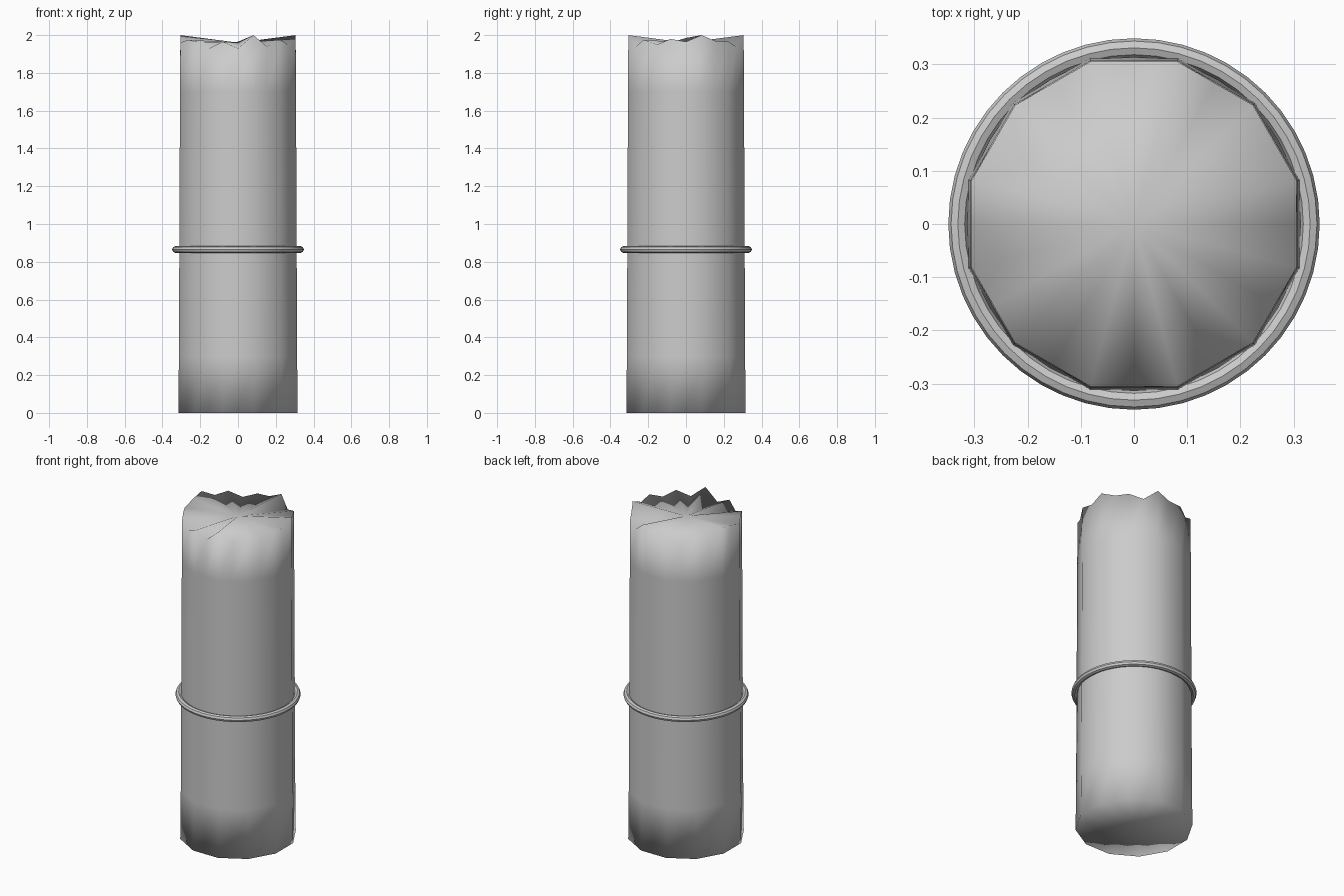
import bpy, bmesh
from math import cos, sin, radians

if "Cube" in bpy.data.objects:
    bpy.data.objects.remove(bpy.data.objects["Cube"])

# Heights of the broken rim, every 15 degrees counter-clockwise from +x
RIM = [1.965, 2.0, 1.97, 1.965, 1.94, 2.0, 1.965, 1.96,
       1.935, 1.97, 1.96, 2.0, 1.985, 1.96, 1.975, 1.965,
       1.93, 1.965, 1.93, 2.0, 1.94, 1.975, 1.95, 1.98]
N = len(RIM)


def loop(bm, radius, heights):
    """Twelve-sided outline: odd points are corners, even points edge middles."""
    verts = []
    for i, z in enumerate(heights):
        r = radius if i % 2 else radius * cos(radians(15))
        a = radians(15 * i)
        verts.append(bm.verts.new((r * cos(a), r * sin(a), z)))
    return verts


# Broken column shaft with jagged top
bm = bmesh.new()
rings = [loop(bm, 0.327, [0.0] * N),
         loop(bm, 0.324, [0.3] * N),
         loop(bm, 0.318, [1.7] * N),
         loop(bm, 0.316, RIM)]
for low, high in zip(rings, rings[1:]):
    for i in range(N):
        j = (i + 1) % N
        bm.faces.new((low[i], low[j], high[j], high[i]))

# Fan caps: fractured top and flat base
top = bm.verts.new((0, 0, 1.96))
base = bm.verts.new((0, 0, 0))
for i in range(N):
    j = (i + 1) % N
    bm.faces.new((rings[-1][i], rings[-1][j], top))
    bm.faces.new((rings[0][j], rings[0][i], base))
for f in bm.faces:
    f.smooth = True
mesh = bpy.data.meshes.new("column_shaft")
bm.to_mesh(mesh)
bm.free()
shaft = bpy.data.objects.new("column_shaft", mesh)
bpy.context.collection.objects.link(shaft)

# Raised band around the shaft
bpy.ops.mesh.primitive_torus_add(major_segments=48, minor_segments=8,
                                 major_radius=0.331, minor_radius=0.018,
                                 location=(0, 0, 0.865))
band = bpy.context.object
band.name = "band_ring"
bpy.ops.object.shade_smooth_by_angle(angle=radians(30))
